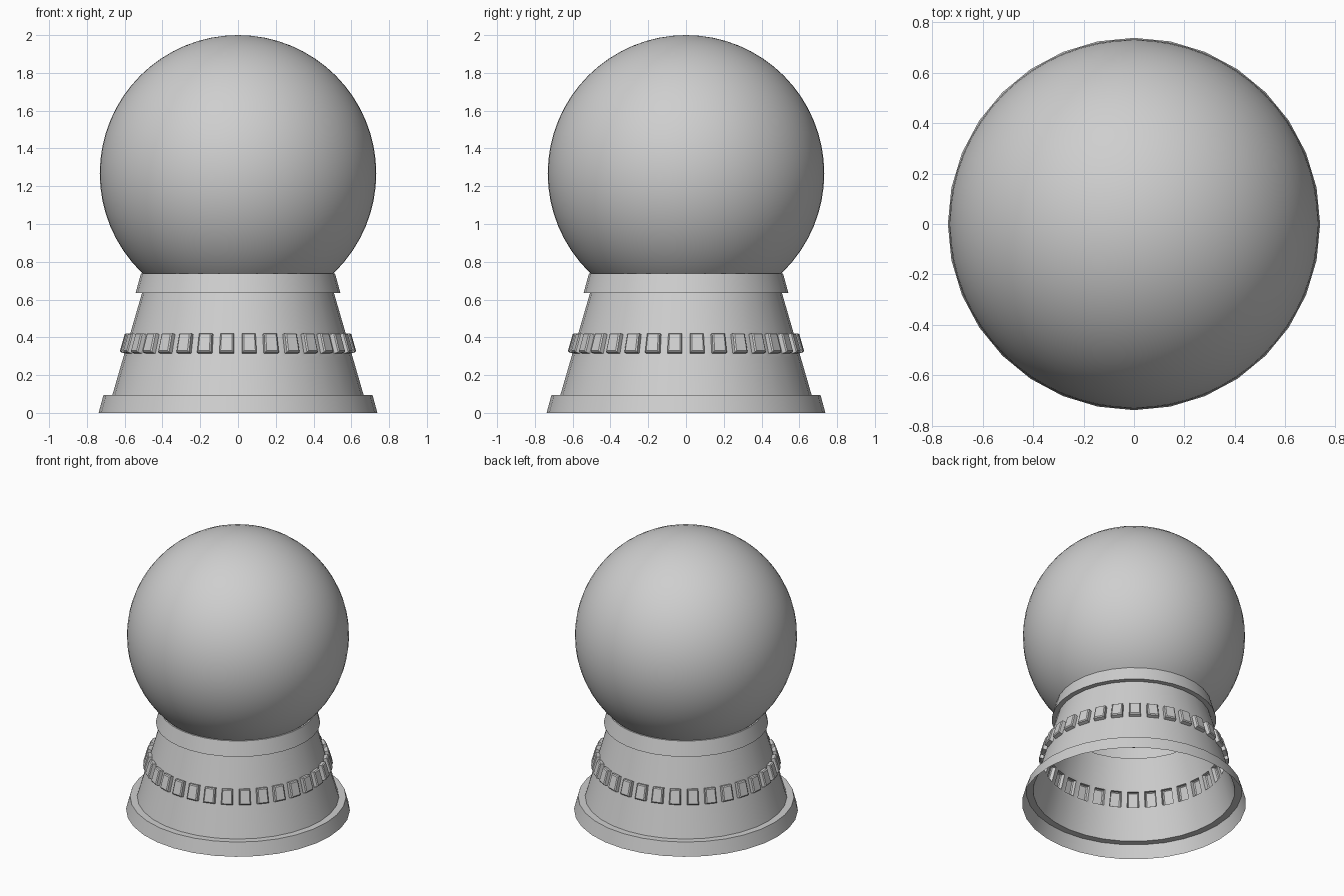
import bpy, bmesh, math

if "Cube" in bpy.data.objects:
    bpy.data.objects.remove(bpy.data.objects["Cube"])

SIDES = 32

grey = bpy.data.materials.new("plain grey")
grey.diffuse_color = (0.62, 0.62, 0.62, 1)
grey.use_nodes = True
grey.node_tree.nodes["Principled BSDF"].inputs["Base Color"].default_value = grey.diffuse_color


def finish(obj):
    obj.data.materials.append(grey)
    bpy.ops.object.select_all(action='DESELECT')
    obj.select_set(True)
    bpy.context.view_layer.objects.active = obj
    bpy.ops.object.shade_smooth_by_angle(angle=math.radians(30))


def cone_r(z):
    # radius of the sloping pedestal wall at height z
    return 0.665 + (z - 0.095) * (0.508 - 0.665) / (0.635 - 0.095)


# glass ball
bpy.ops.mesh.primitive_uv_sphere_add(segments=64, ring_count=32, radius=0.732,
                                     location=(0, 0, 1.268))
ball = bpy.context.object
ball.name = "glass_ball"
finish(ball)

# hollow pedestal: foot rim, sloping wall with a panel band, collar
Z0, Z1 = 0.295, 0.435
profile = [(0.738, 0.0), (0.712, 0.095), (0.665, 0.095),
           (cone_r(Z0), Z0), (cone_r(Z1), Z1),
           (0.508, 0.635), (0.542, 0.635), (0.514, 0.737), (0.495, 0.737)]
BAND = 3

bm = bmesh.new()
rings = []
for r, z in profile:
    rings.append([bm.verts.new((r * math.cos(2 * math.pi * k / SIDES),
                                r * math.sin(2 * math.pi * k / SIDES), z))
                  for k in range(SIDES)])
panels = []
for i in range(len(rings) - 1):
    for k in range(SIDES):
        n = (k + 1) % SIDES
        f = bm.faces.new((rings[i][k], rings[i][n], rings[i + 1][n], rings[i + 1][k]))
        if i == BAND:
            panels.append(f)
bm.normal_update()

# raised panels, one per side, with a softened front edge
for thick, depth in ((0.020, 0.0), (0.001, 0.024), (0.007, 0.006)):
    bmesh.ops.inset_individual(bm, faces=panels, thickness=thick, depth=depth,
                               use_even_offset=True)
    bm.normal_update()

mesh = bpy.data.meshes.new("pedestal")
bm.to_mesh(mesh)
bm.free()
pedestal = bpy.data.objects.new("pedestal", mesh)
bpy.context.collection.objects.link(pedestal)
finish(pedestal)
